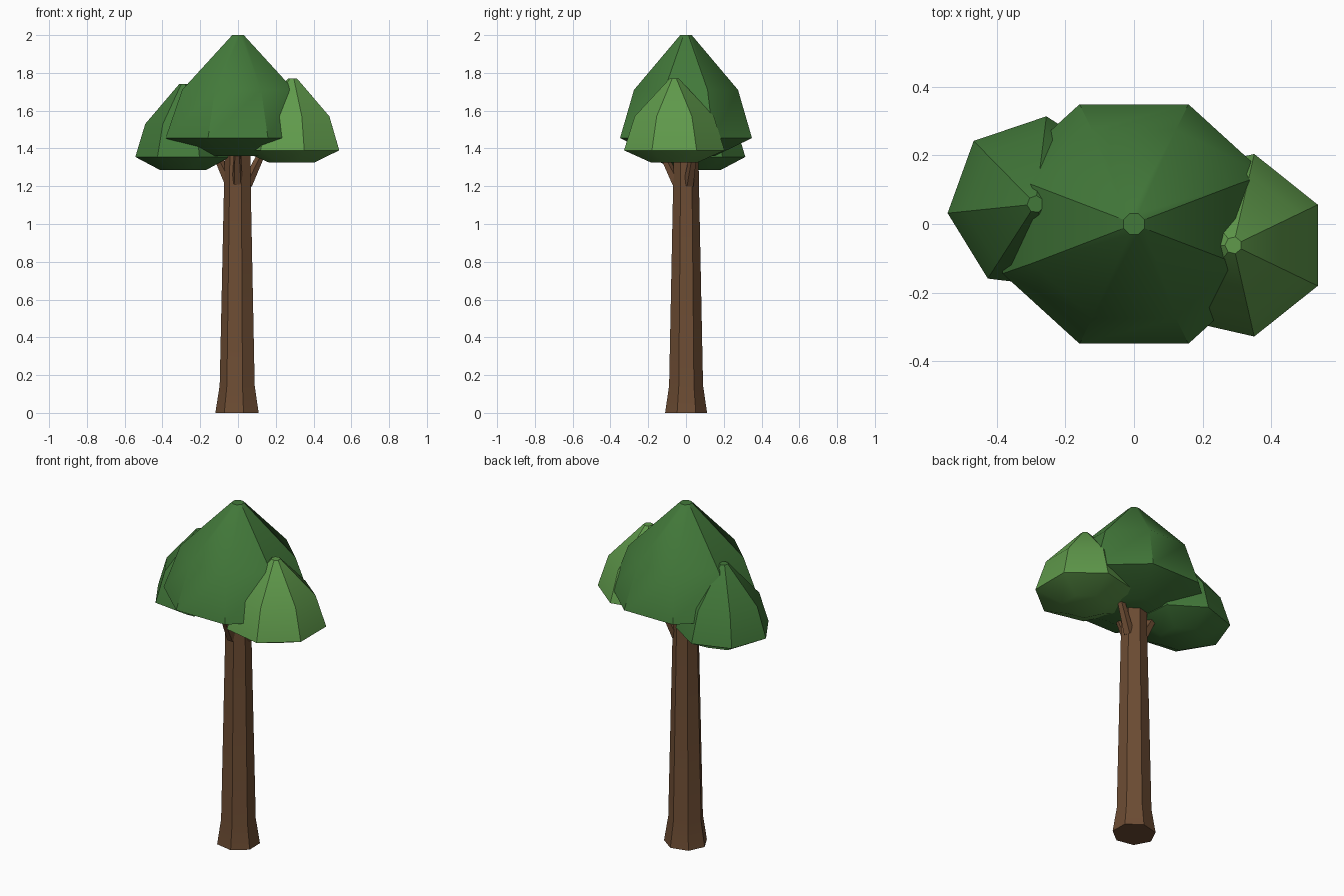
import bpy
import bmesh
from math import sin, cos, radians, tau
from mathutils import Vector

cube = bpy.data.objects.get("Cube")
if cube:
    bpy.data.objects.remove(cube)


def material(name, rgb):
    mat = bpy.data.materials.new(name)
    mat.use_nodes = True
    mat.diffuse_color = (*rgb, 1)
    bsdf = mat.node_tree.nodes["Principled BSDF"]
    bsdf.inputs["Base Color"].default_value = (*rgb, 1)
    bsdf.inputs["Roughness"].default_value = 0.9
    return mat


leaf = material("leaf green", (0.055, 0.19, 0.042))
light_leaf = material("light leaf green", (0.115, 0.32, 0.07))
bark = material("bark brown", (0.15, 0.072, 0.033))


def finish(name, bm, mat, smooth_angle):
    bmesh.ops.recalc_face_normals(bm, faces=bm.faces[:])
    mesh = bpy.data.meshes.new(name)
    bm.to_mesh(mesh)
    bm.free()
    mesh.materials.append(mat)
    obj = bpy.data.objects.new(name, mesh)
    bpy.context.collection.objects.link(obj)
    bpy.ops.object.select_all(action="DESELECT")
    obj.select_set(True)
    bpy.context.view_layer.objects.active = obj
    bpy.ops.object.shade_smooth_by_angle(angle=radians(smooth_angle))
    return obj


def stack(name, mat, sides, phase, rings, center=(0, 0), smooth_angle=20):
    """Capped polygon tower; each ring is (x radius, y radius, height)."""
    bm = bmesh.new()
    loops = []
    for rx, ry, z in rings:
        angles = [radians(phase) + tau * i / sides for i in range(sides)]
        loops.append([bm.verts.new((center[0] + rx * cos(a),
                                    center[1] + ry * sin(a), z)) for a in angles])
    for low, high in zip(loops, loops[1:]):
        for i in range(sides):
            j = (i + 1) % sides
            bm.faces.new((low[i], low[j], high[j], high[i]))
    bm.faces.new(loops[0])
    bm.faces.new(loops[-1])
    return finish(name, bm, mat, smooth_angle)


def branch(name, angle, z, length):
    """Tapered limb leaning out from the trunk."""
    out = Vector((cos(radians(angle)), sin(radians(angle)), 0))
    axis = (out * 0.5 + Vector((0, 0, 1))).normalized()
    bm = bmesh.new()
    bmesh.ops.create_cone(bm, cap_ends=True, segments=5,
                          radius1=0.03, radius2=0.018, depth=length)
    bmesh.ops.rotate(bm, verts=bm.verts[:],
                     matrix=axis.to_track_quat("Z", "Y").to_matrix())
    bmesh.ops.translate(bm, verts=bm.verts[:],
                        vec=out * 0.05 + Vector((0, 0, z)) + axis * length / 2)
    finish(name, bm, bark, 20)


# Trunk with a flared foot
stack("trunk", bark, 7, 27,
      [(r, r * 0.95, z) for r, z in
       ((0.12, 0), (0.097, 0.145), (0.073, 1.25), (0.07, 1.45))])

# Short limbs reaching into the leaves
branch("left_branch", 18, 1.21, 0.24)
branch("right_branch", 165, 1.23, 0.2)
branch("front_branch", 268, 1.22, 0.2)

# Leaf clumps
stack("main_canopy", leaf, 8, 22.5,
      [(0.18, 0.165, 1.36), (0.415, 0.378, 1.455),
       (0.32, 0.298, 1.71), (0.033, 0.033, 2.0)], smooth_angle=34)
stack("left_canopy", light_leaf, 7, 25.7,
      [(r, r, z) for r, z in
       ((0.125, 1.325), (0.273, 1.39), (0.215, 1.57), (0.025, 1.77))],
      center=(0.29, -0.062), smooth_angle=34)
stack("right_canopy", leaf, 7, 83,
      [(r, r, z) for r, z in
       ((0.125, 1.285), (0.258, 1.355), (0.205, 1.53), (0.025, 1.74))],
      center=(-0.287, 0.058), smooth_angle=34)
